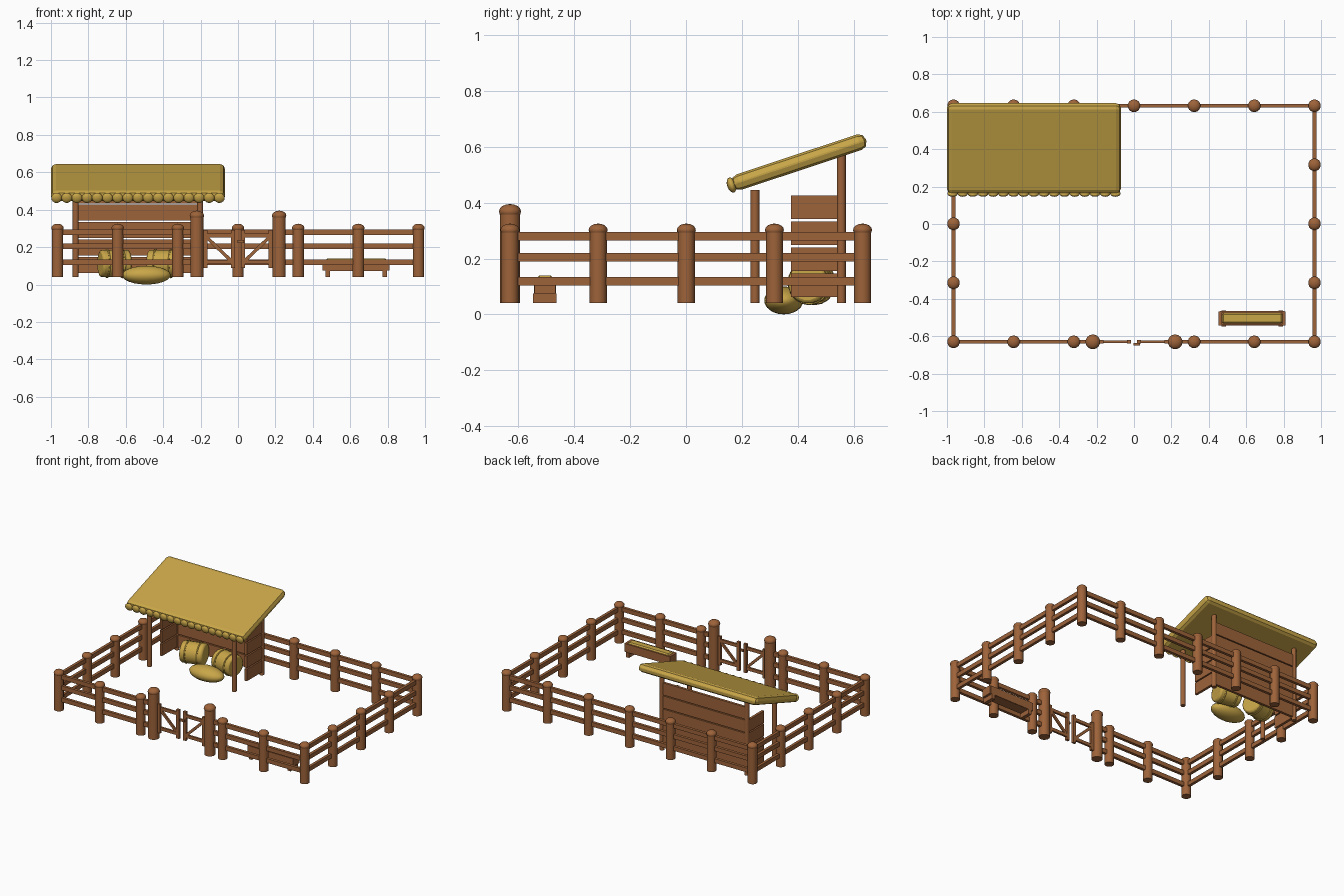
import bpy, math
from mathutils import Vector

if "Cube" in bpy.data.objects:
    bpy.data.objects.remove(bpy.data.objects["Cube"])


def material(name, rgb):
    m = bpy.data.materials.new(name)
    m.diffuse_color = (*rgb, 1)
    m.use_nodes = True
    m.node_tree.nodes["Principled BSDF"].inputs["Base Color"].default_value = m.diffuse_color
    return m


WOOD = material("brown wood", (0.34, 0.125, 0.042))
STRAW = material("yellow straw", (0.58, 0.38, 0.065))


def finish(name, mat, smooth=False):
    o = bpy.context.object
    o.name = name
    o.data.materials.append(mat)
    if smooth:
        bpy.ops.object.shade_smooth_by_angle(angle=math.radians(40))
    return o


def box(name, loc, size, mat=WOOD, rot=(0, 0, 0), bevel=0, segments=1):
    bpy.ops.mesh.primitive_cube_add(size=1, location=loc, rotation=rot)
    o = finish(name, mat)
    o.scale = size
    bpy.ops.object.transform_apply(location=False, rotation=False, scale=True)
    if bevel:
        b = o.modifiers.new("bevel", "BEVEL")
        b.width, b.segments = bevel, segments
    return o


def cylinder(name, loc, r, h, mat=WOOD, rot=(0, 0, 0), sides=14):
    bpy.ops.mesh.primitive_cylinder_add(vertices=sides, radius=r, depth=h, location=loc, rotation=rot)
    return finish(name, mat, True)


def ball(name, loc, size, mat, rot=(0, 0, 0), seg=14, rings=8):
    bpy.ops.mesh.primitive_uv_sphere_add(segments=seg, ring_count=rings, radius=1, location=loc, rotation=rot)
    o = finish(name, mat, True)
    o.scale = size
    return o


def fence_post(name, x, y, r, top):
    cap = r * 0.75
    z1 = top - cap
    cylinder(name, (x, y, (0.04 + z1) / 2), r, z1 - 0.04)
    ball(name + "_cap", (x, y, z1), (r * 1.1, r * 1.1, cap), WOOD)


def beam(name, a, b, width, depth):
    # rectangular bar from a to b
    a, b = Vector(a), Vector(b)
    d = b - a
    o = box(name, (a + b) / 2, (d.length, depth, width))
    o.rotation_euler = (0, -math.atan2(d.z, math.hypot(d.x, d.y)), math.atan2(d.y, d.x))


# fence posts
X, YF, YB = 0.965, -0.63, 0.632
for i in range(-3, 4):
    fence_post("back_post", i * X / 3, YB, 0.031, 0.325)
    if i:
        fence_post("front_post", i * X / 3, YF, 0.031, 0.325)
for s in (-1, 1):
    for k in (1, 2, 3):
        fence_post("side_post", s * X, YF + (YB - YF) * k / 4, 0.031, 0.325)
    fence_post("gate_post", s * 0.22, YF, 0.036, 0.395)

# fence rails
for z in (0.119, 0.204, 0.279):
    beam("back_rail", (-X, YB, z), (X, YB, z), 0.03, 0.02)
    for s in (-1, 1):
        beam("side_rail", (s * X, YF, z), (s * X, YB, z), 0.03, 0.02)
        beam("front_rail", (s * 0.22, YF, z), (s * X, YF, z), 0.03, 0.02)

# double gate with diagonal braces
for s in (-1, 1):
    for x in (0.027, 0.175):
        box("gate_stile", (s * x, YF, 0.19), (0.022, 0.018, 0.205))
    for z in (0.12, 0.262):
        beam("gate_rail", (s * 0.02, YF, z), (s * 0.21, YF, z), 0.022, 0.014)
    beam("gate_brace", (s * 0.032, YF, 0.122), (s * 0.175, YF, 0.26), 0.018, 0.012)
box("gate_latch", (0.014, YF - 0.013, 0.23), (0.034, 0.014, 0.014))

# shed frame and board walls
CX, HX = -0.535, 0.333
for s in (-1, 1):
    x = CX + s * HX
    cylinder("shed_front_post", (x, 0.247, 0.2425), 0.016, 0.405, sides=12)
    cylinder("shed_back_post", (x, 0.556, 0.305), 0.016, 0.53, sides=12)
    for i in range(4):
        box("shed_side_board", (x, 0.46, 0.105 + i * 0.093), (0.018, 0.17, 0.084))
for i in range(5):
    box("shed_back_board", (CX, 0.556, 0.105 + i * 0.093), (HX * 2, 0.018, 0.086))

# thatched roof and its row of straw bundles along the eave
TILT = 0.32
box("thatch_roof", (CX, 0.405, 0.545), (0.93, 0.505, 0.058), STRAW, (TILT, 0, 0), 0.026, 2)
for i in range(17):
    ball("eave_bundle", (-0.97 + i * 0.0544, 0.163, 0.463), (0.0285, 0.016, 0.028), STRAW, (TILT, 0, 0), 12, 8)

# round hay bales with twine rings
for x, yaw in ((-0.66, 0.25), (-0.40, -0.2)):
    o = cylinder("hay_bale", (x, 0.45, 0.112), 0.073, 0.16, STRAW, (0, math.pi / 2, yaw), 18)
    b = o.modifiers.new("bevel", "BEVEL")
    b.width, b.segments = 0.012, 2
    for s in (-0.042, 0.042):
        loc = (x + s * math.cos(yaw), 0.45 + s * math.sin(yaw), 0.112)
        bpy.ops.mesh.primitive_torus_add(location=loc, rotation=(0, math.pi / 2, yaw), major_segments=18,
                                         minor_segments=6, major_radius=0.073, minor_radius=0.006)
        finish("bale_twine", STRAW, True)

# loose straw heap
ball("straw_heap", (-0.49, 0.35, 0.05), (0.13, 0.07, 0.05), STRAW, seg=20, rings=12)

# feeding trough
TX, TY = 0.632, -0.505
box("trough_floor", (TX, TY, 0.08), (0.33, 0.07, 0.014))
for s in (-1, 1):
    box("trough_side", (TX, TY + s * 0.034, 0.103), (0.345, 0.01, 0.058))
    box("trough_end", (TX + s * 0.171, TY, 0.103), (0.016, 0.076, 0.058))
    box("trough_leg", (TX + s * 0.152, TY, 0.057), (0.024, 0.084, 0.034))
box("trough_straw", (TX, TY, 0.113), (0.324, 0.056, 0.054), STRAW, bevel=0.008)
